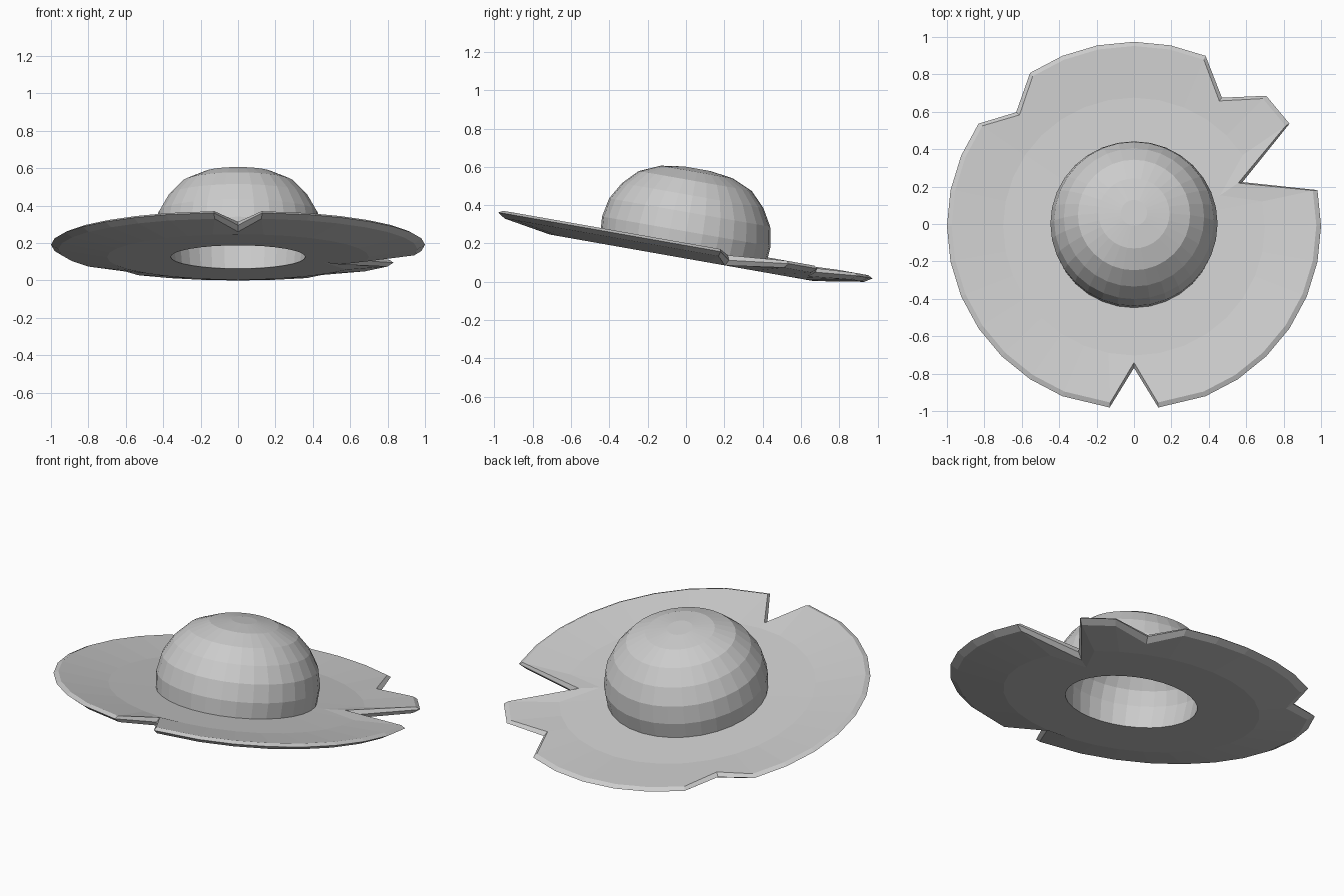
import bpy, bmesh
from math import cos, sin, tau, radians, hypot
from mathutils import Matrix

if "Cube" in bpy.data.objects:
    bpy.data.objects.remove(bpy.data.objects["Cube"])

SIDES = 32
# The whole hat leans back: front of the brim raised by ten degrees
TILT = Matrix.Translation((0, -0.045, -0.003)) @ Matrix.Rotation(radians(-10), 4, 'X')

# Tears in the brim: rim points that are pulled inward (index -> x, y)
RIM_TEARS = {2: (0.58, 0.245), 5: (0.47, 0.70), 12: (-0.63, 0.62),
             23: (-0.13, -0.985), 24: (0, -0.765), 25: (0.13, -0.985)}
MID_TEARS = {2: (0.46, 0.17)}


def ring(r, z, moved=None, inset=0.0, base_z=None):
    """Circle of points; moved points replace the round ones, inset shrinks radially."""
    pts = []
    for i in range(SIDES):
        a = tau * i / SIDES
        x, y = (moved or {}).get(i, (r * cos(a), r * sin(a)))
        d = hypot(x, y)
        h = z
        if base_z is not None:          # rim height follows the dish of the brim
            t = min(1, max(0, (d - 0.7) / 0.3))
            h = base_z + (z - base_z) * t
        s = (d - inset) / d if d else 1
        pts.append((x * s, y * s, h))
    return pts


def loft(name, rings):
    bm = bmesh.new()
    loops = [[bm.verts.new(p) for p in pts] for pts in rings]
    for a, b in zip(loops, loops[1:]):
        for i in range(SIDES):
            j = (i + 1) % SIDES
            bm.faces.new((a[i], a[j], b[j], b[i]))
    bmesh.ops.remove_doubles(bm, verts=bm.verts, dist=1e-5)
    bm.transform(TILT)
    mesh = bpy.data.meshes.new(name)
    bm.to_mesh(mesh)
    bm.free()
    obj = bpy.data.objects.new(name, mesh)
    bpy.context.collection.objects.link(obj)
    return obj


# Torn brim: underside, bevelled rim, upper side
loft("brim", [
    ring(0.36, 0.13),
    ring(0.70, 0.13, MID_TEARS),
    ring(1.0, 0.172, RIM_TEARS, 0.04, 0.13),
    ring(1.0, 0.197, RIM_TEARS, 0.0, 0.16),
    ring(1.0, 0.21, RIM_TEARS, 0.025, 0.185),
    ring(0.70, 0.18, MID_TEARS),
    ring(0.44, 0.178),
])

# Rounded crown
loft("crown", [ring(r, z) for r, z in (
    (0.44, 0.178), (0.447, 0.27), (0.427, 0.37), (0.375, 0.46),
    (0.30, 0.537), (0.19, 0.585), (0.07, 0.602), (0, 0.602))])

# Inside of the crown, open at the bottom
loft("crown_lining", [ring(r, z) for r, z in (
    (0, 0.545), (0.06, 0.545), (0.16, 0.53), (0.25, 0.487),
    (0.315, 0.425), (0.36, 0.345), (0.375, 0.26), (0.36, 0.13))])
